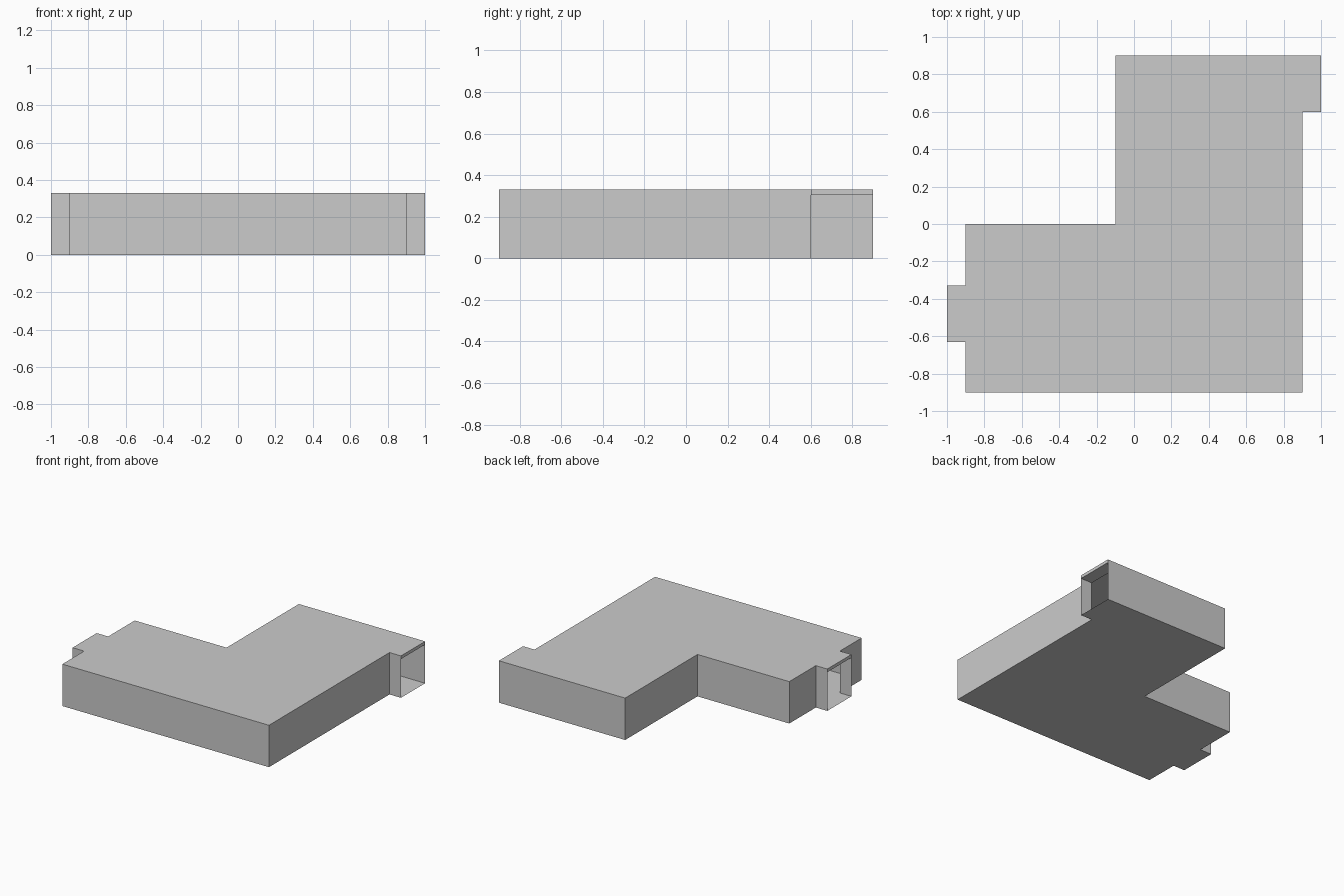
import bpy, bmesh

if "Cube" in bpy.data.objects:
    bpy.data.objects.remove(bpy.data.objects["Cube"])

H = 0.33        # room height
DOOR = 0.305    # doorway opening height


def make_object(name, polys):
    bm = bmesh.new()
    for poly in polys:
        bm.faces.new([bm.verts.new(p) for p in poly])
    bmesh.ops.remove_doubles(bm, verts=bm.verts[:], dist=1e-5)
    bmesh.ops.recalc_face_normals(bm, faces=bm.faces[:])
    me = bpy.data.meshes.new(name)
    bm.to_mesh(me)
    bm.free()
    ob = bpy.data.objects.new(name, me)
    bpy.context.collection.objects.link(ob)
    return ob


def wall(a, b, z0=0.0, z1=H):
    return [(*a, z0), (*b, z0), (*b, z1), (*a, z1)]


def slab(outline, z):
    return [(x, y, z) for x, y in outline]


# L-shaped hollow room; the two flagged edges are doorways
outline = [(-0.9, -0.9), (0.9, -0.9), (0.9, 0.6), (0.9, 0.9), (-0.1, 0.9),
           (-0.1, 0.0), (-0.9, 0.0), (-0.9, -0.33), (-0.9, -0.63)]
doorways = {2, 7}
room = [slab(outline, 0.0), slab(outline, H)]
for i, a in enumerate(outline):
    b = outline[(i + 1) % len(outline)]
    room.append(wall(a, b, DOOR if i in doorways else 0.0))
make_object("room_shell", room)


# Short open passage projecting from a doorway, with a lintel over its mouth
def passage(name, side, y0, y1):
    xi, xo = 0.9 * side, 1.0 * side
    plan = [(xi, y0), (xo, y0), (xo, y1), (xi, y1)]
    make_object(name, [
        slab(plan, 0.0), slab(plan, DOOR), slab(plan, H),
        wall(plan[0], plan[1], 0.0, DOOR), wall(plan[0], plan[1], DOOR),
        wall(plan[3], plan[2], 0.0, DOOR), wall(plan[3], plan[2], DOOR),
        wall(plan[1], plan[2], DOOR),
    ])


passage("right_passage", 1, 0.6, 0.9)
passage("left_passage", -1, -0.63, -0.33)
